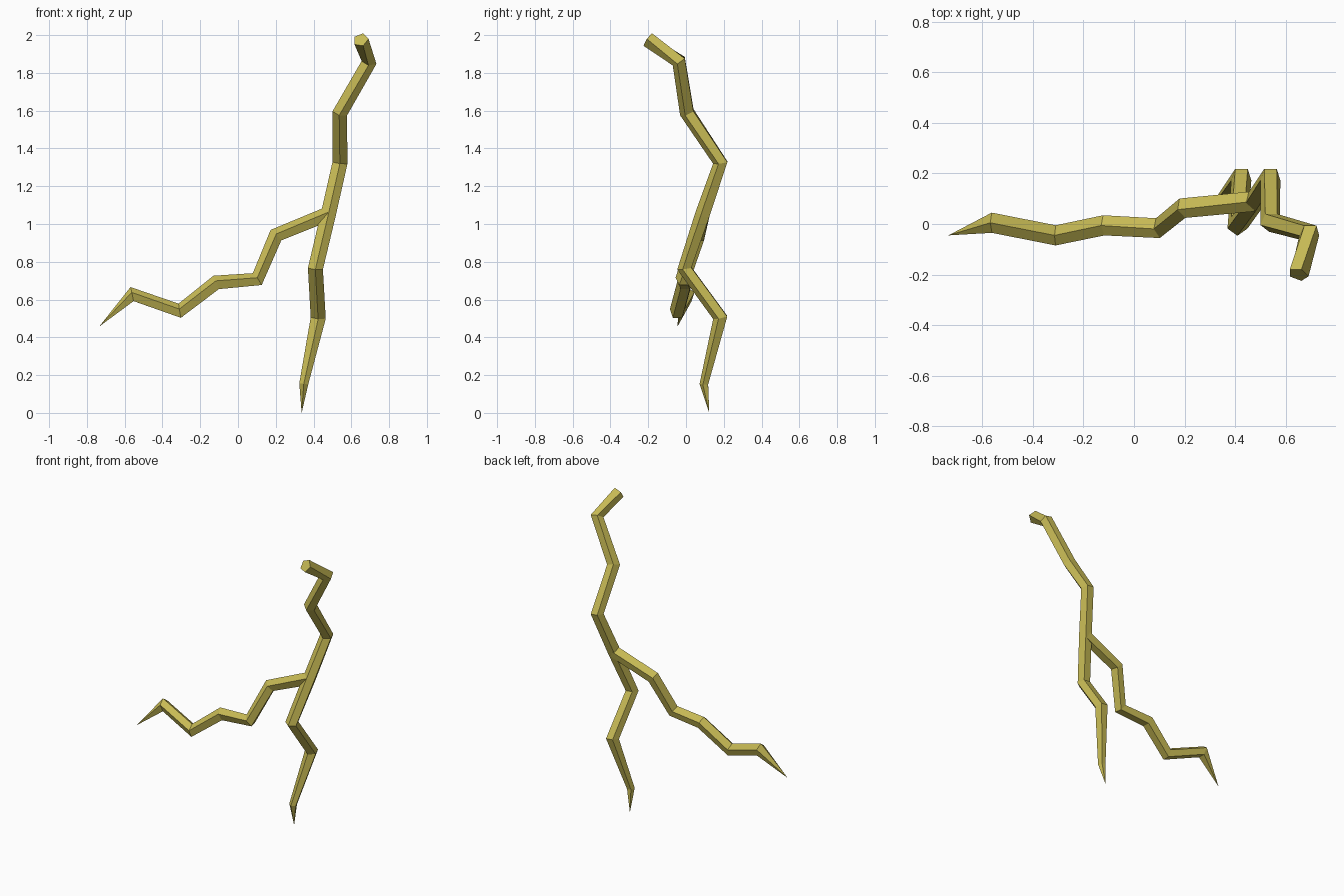
import bpy, bmesh, math
from mathutils import Vector

if "Cube" in bpy.data.objects:
    bpy.data.objects.remove(bpy.data.objects["Cube"])

SIDES = 5
R = 0.042

mat = bpy.data.materials.new("bolt_yellow")
mat.diffuse_color = (0.57, 0.49, 0.09, 1)
mat.use_nodes = True
mat.node_tree.nodes["Principled BSDF"].inputs["Base Color"].default_value = mat.diffuse_color


def bolt(name, path, radii, point_dir):
    """Sweep a pentagon along a path; its corner faces point_dir, the last point is a sharp tip."""
    pts = [Vector(p) for p in path]
    point_dir = Vector(point_dir)
    bm = bmesh.new()
    rings = []
    for i, p in enumerate(pts[:-1]):
        # ring plane bisects the neighbouring segments
        d = (pts[i + 1] - p).normalized()
        if i:
            d = (d + (p - pts[i - 1]).normalized()).normalized()
        u = (point_dir - d * point_dir.dot(d)).normalized()
        v = d.cross(u)
        ring = []
        for k in range(SIDES):
            a = 2 * math.pi * k / SIDES
            ring.append(bm.verts.new(p + radii[i] * (u * math.cos(a) + v * math.sin(a))))
        rings.append(ring)
    tip = bm.verts.new(pts[-1])
    bm.faces.new(rings[0])
    for k in range(SIDES):
        n = (k + 1) % SIDES
        for a, b in zip(rings, rings[1:]):
            bm.faces.new((a[k], a[n], b[n], b[k]))
        bm.faces.new((rings[-1][k], rings[-1][n], tip))
    bmesh.ops.recalc_face_normals(bm, faces=bm.faces)
    me = bpy.data.meshes.new(name)
    bm.to_mesh(me)
    bm.free()
    me.materials.append(mat)
    ob = bpy.data.objects.new(name, me)
    bpy.context.collection.objects.link(ob)
    return ob


# Main bolt, from the capped top down to the ground tip
fork = (0.478, 0.09, 1.05)
bolt("main_bolt",
     [(0.65, -0.20, 1.975), (0.695, -0.035, 1.862), (0.54, 0.008, 1.59),
      (0.54, 0.185, 1.325), fork, (0.41, -0.005, 0.765),
      (0.425, 0.185, 0.505), (0.348, 0.097, 0.153), (0.337, 0.123, 0.0)],
     [R] * 7 + [0.025], (0, -1, 0))

# Side branch, from the fork out to the left tip
bolt("side_branch",
     [fork, (0.20, 0.065, 0.938), (0.102, -0.015, 0.705), (-0.115, -0.005, 0.687),
      (-0.308, -0.045, 0.537), (-0.56, 0.005, 0.625), (-0.735, -0.045, 0.457)],
     [R] * 6, (0, 0, 1))
